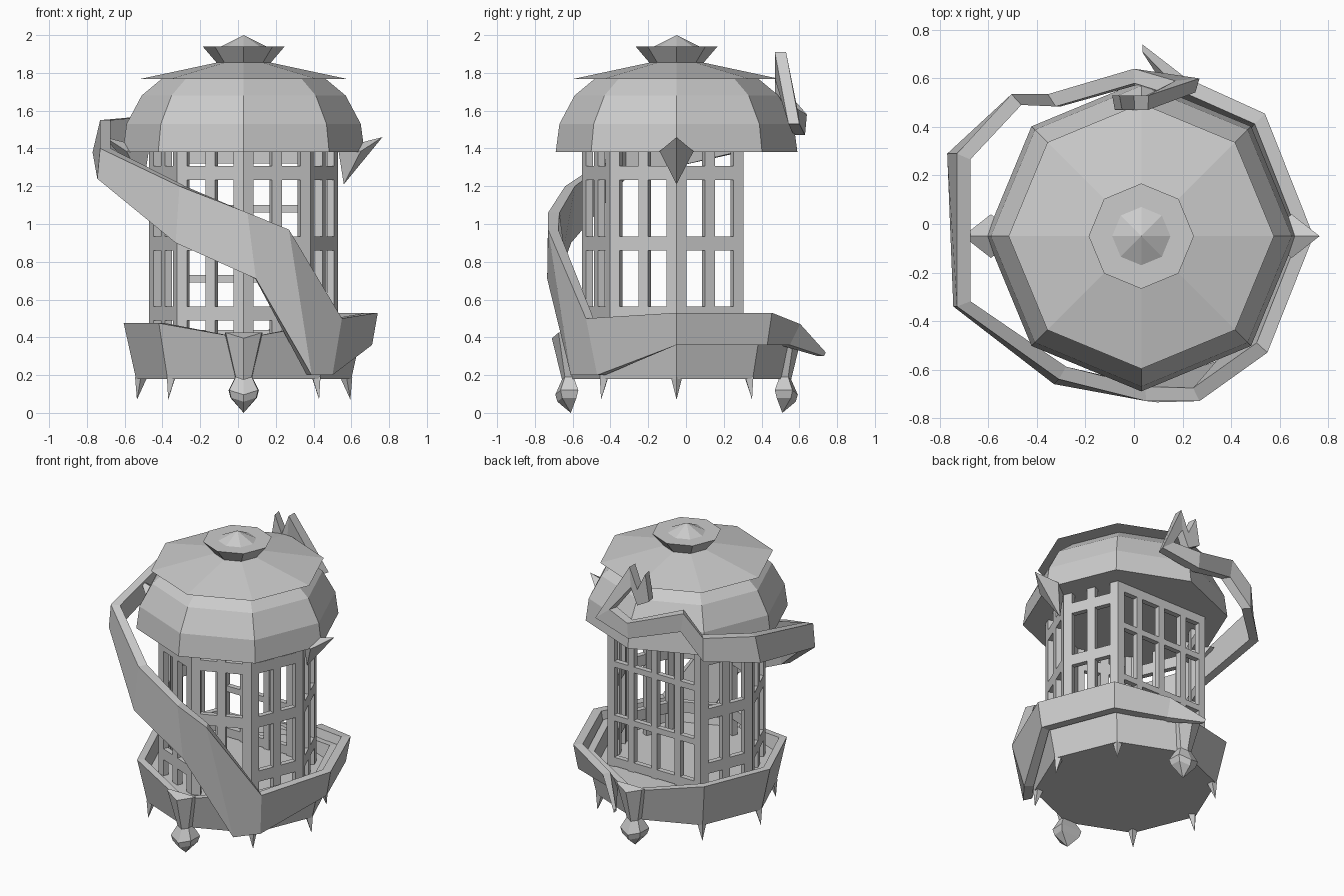
import bpy, bmesh, math
from mathutils import Vector

if "Cube" in bpy.data.objects:
    bpy.data.objects.remove(bpy.data.objects["Cube"])

CX, CY = 0.03, -0.05          # lantern axis
grey = bpy.data.materials.new("dull_metal")
grey.diffuse_color = (0.6, 0.6, 0.6, 1)
grey.use_nodes = True
grey.node_tree.nodes["Principled BSDF"].inputs["Base Color"].default_value = grey.diffuse_color


def finish(name, bm):
    bmesh.ops.remove_doubles(bm, verts=bm.verts, dist=1e-4)
    bmesh.ops.recalc_face_normals(bm, faces=bm.faces)
    me = bpy.data.meshes.new(name)
    bm.to_mesh(me)
    bm.free()
    me.materials.append(grey)
    ob = bpy.data.objects.new(name, me)
    bpy.context.collection.objects.link(ob)
    return ob


def loft(bm, rings, caps=True):
    rows = [[bm.verts.new(p) for p in r] for r in rings]
    n = len(rows[0])
    for a, b in zip(rows, rows[1:]):
        for i in range(n):
            j = (i + 1) % n
            bm.faces.new((a[i], a[j], b[j], b[i]))
    if caps:
        bm.faces.new(rows[0])
        bm.faces.new(rows[-1])


def polar(r, deg, z):
    a = math.radians(deg)
    return Vector((CX + r * math.cos(a), CY + r * math.sin(a), z))


def octagon(r, z, dip=0.0):
    # dip lowers the front and back corners
    return [polar(r, k * 45, z - (dip if k in (2, 6) else 0)) for k in range(8)]


def lathe(name, profile):
    bm = bmesh.new()
    loft(bm, [octagon(*p) for p in profile])
    return finish(name, bm)


# Domed cap, flared roof and finial
lathe("dome", [(0.64, 1.38), (0.62, 1.53), (0.54, 1.68), (0.42, 1.78)])
lathe("flared_roof", [(0.40, 1.768), (0.547, 1.768), (0.14, 1.855)])
lathe("finial", [(0.14, 1.85), (0.217, 1.94), (0.12, 1.94), (0.0, 2.0)])

# Dish base with a rim that dips at front and back
lathe("base_dish", [(0.57, 0.18), (0.635, 0.475, 0.08), (0.585, 0.475, 0.08),
                    (0.57, 0.375)])


# Cage panels
def bar(bm, p0, p1, u0, u1, z0, z1, t=0.04):
    d = (p1 - p0).normalized()
    inward = Vector((-d.y, d.x, 0)) * t
    a, b = p0 + d * u0, p0 + d * u1
    loft(bm, [[Vector((p.x, p.y, z)) for p in (a, b, b + inward, a + inward)]
              for z in (z0, z1)])


def panel(bm, deg0, deg1, middles, rails, post, half):
    p0, p1 = polar(0.5, deg0, 0), polar(0.5, deg1, 0)
    w = (p1 - p0).length
    bar(bm, p0, p1, 0, post, 0.37, 1.4)
    bar(bm, p0, p1, w - post, w, 0.37, 1.4)
    for i in range(1, middles + 1):
        u = w * i / (middles + 1)
        bar(bm, p0, p1, u - half, u + half, 0.37, 1.4)
    for z, h in rails:
        bar(bm, p0, p1, post * 0.5, w - post * 0.5, z - h, z + h, 0.036)


cage = bmesh.new()
for k in range(3, 9):
    panel(cage, k * 45, k * 45 + 45, 1,
          [(1.27, 0.037), (0.898, 0.037), (0.525, 0.037)], 0.057, 0.028)
finish("cage", cage)
back = bmesh.new()
panel(back, 45, 135, 3,
      [(1.35, 0.03), (1.08, 0.02), (0.71, 0.02), (0.41, 0.03)], 0.05, 0.022)
finish("back_grille", back)

# Small spikes under the dish
spikes = bmesh.new()
for k in (0, 1, 3, 4, 5, 7):
    a = k * 45
    loft(spikes, [[polar(0.575, a, 0.19), polar(0.545, a + 3.2, 0.19),
                   polar(0.51, a, 0.19), polar(0.545, a - 3.2, 0.19)],
                  [polar(0.565, a, 0.07)] * 4], caps=False)
finish("base_spikes", spikes)

# Clawed feet: (half width, inner radius, outer radius, height)
FOOT = [(0.10, 0.60, 0.645, 0.425), (0.045, 0.545, 0.60, 0.19),
        (0.08, 0.52, 0.63, 0.12), (0.07, 0.53, 0.62, 0.08), (0.0, 0.56, 0.56, 0.0)]
for name, s in (("front_foot", -1), ("back_foot", 1)):
    bm = bmesh.new()
    loft(bm, [[Vector((CX + w * f, CY + s * (r - c), z - e)) for f, r, c, e in (
        (-1, ri, 0, 0), (-0.95, ro, w * 0.2, 0), (0, ro + w * 0.15, 0, w * 0.3),
        (0.95, ro, w * 0.2, 0), (1, ri, 0, 0))]
        for w, ri, ro, z in FOOT], caps=False)
    bm.faces.new([v for v in list(bm.verts)[:5]])
    finish(name, bm)

# Hooked horns on the sides of the dome
for name, s in (("right_horn", 1), ("left_horn", -1)):
    bm = bmesh.new()
    tip, low, inner = [bm.verts.new((CX + s * x, CY, z)) for x, z in
                       ((0.735, 1.46), (0.53, 1.21), (0.50, 1.40))]
    sides = [bm.verts.new((CX + s * 0.62, CY + y, 1.385)) for y in (-0.09, 0.09)]
    for v in sides:
        for a, b in ((tip, low), (low, inner), (inner, tip)):
            bm.faces.new((a, b, v))
    finish(name, bm)

# Ribbon spiralling from the base to a curled end behind the dome:
# each station is an upper and a lower outer edge point
RIBBON = [
    ((0.035, 0.74, 0.32), (0.04, 0.73, 0.30)),
    ((0.21, 0.605, 0.47), (0.19, 0.55, 0.36)),
    ((0.54, 0.455, 0.53), (0.52, 0.43, 0.36)),
    ((0.74, -0.05, 0.53), (0.71, -0.05, 0.36)),
    ((0.55, -0.53, 0.50), (0.50, -0.47, 0.20)),
    ((0.27, -0.73, 0.97), (0.39, -0.61, 0.20)),
    ((0.05, -0.73, 1.06), (0.095, -0.735, 0.71)),
    ((-0.31, -0.64, 1.20), (-0.33, -0.66, 0.90)),
    ((-0.73, -0.34, 1.40), (-0.745, -0.34, 1.24)),
    ((-0.73, 0.29, 1.55), (-0.77, 0.29, 1.38)),
    ((-0.505, 0.535, 1.57), (-0.505, 0.535, 1.41)),
    ((-0.355, 0.535, 1.70), (-0.335, 0.535, 1.57)),
    ((0.00, 0.64, 1.58), (0.00, 0.63, 1.47)),
    ((0.17, 0.59, 1.61), (0.27, 0.60, 1.53)),
    ((0.05, 0.53, 1.77), (0.06, 0.53, 1.91)),
    ((0.00, 0.53, 1.66), (0.00, 0.53, 1.77)),
    ((-0.09, 0.53, 1.71), (-0.06, 0.53, 1.89)),
]
bm = bmesh.new()
rings = []
for i, (t, b) in enumerate(RIBBON):
    t, b = Vector(t), Vector(b)
    m = (t + b) / 2
    inward = Vector((CX - m.x, CY - m.y, 0)).normalized() * (0.03 if i == 0 else 0.06)
    rings.append([t, b, b + inward, t + inward])
loft(bm, rings)
finish("ribbon", bm)
